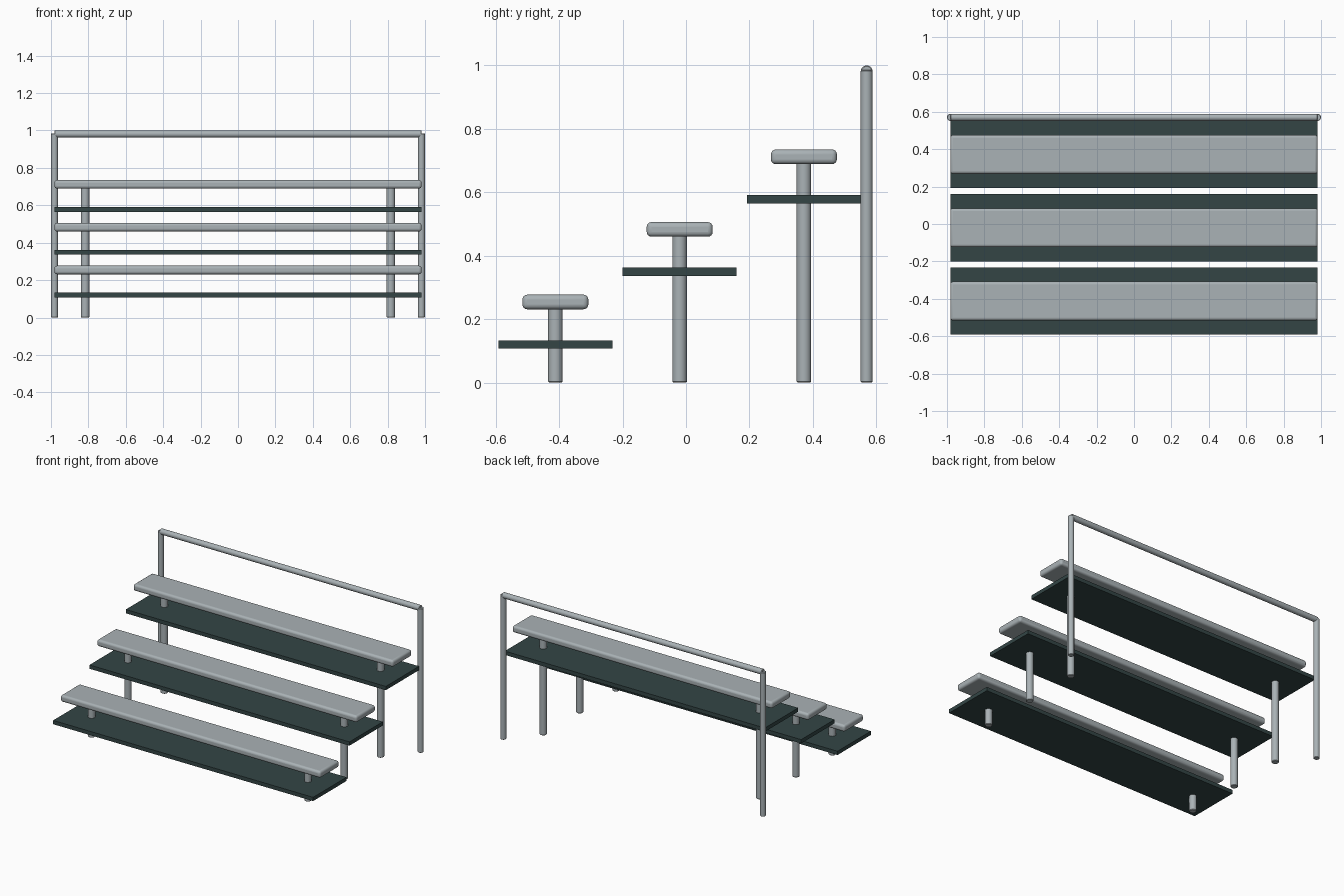
import bpy
import math

cube = bpy.data.objects.get("Cube")
if cube:
    bpy.data.objects.remove(cube, do_unlink=True)


def make_material(name, rgb, metallic=0.0):
    mat = bpy.data.materials.new(name)
    mat.use_nodes = True
    mat.diffuse_color = (*rgb, 1)
    mat.node_tree.nodes["Principled BSDF"].inputs["Base Color"].default_value = (*rgb, 1)
    return mat


metal = make_material("pale grey metal", (0.40, 0.445, 0.465))
deck_green = make_material("dark green grey", (0.033, 0.06, 0.06))


def finish(obj, name, mat, bevel=0.0, segments=1):
    obj.name = name
    obj.data.materials.append(mat)
    if bevel:
        mod = obj.modifiers.new("rounded edges", 'BEVEL')
        mod.width = bevel
        mod.segments = segments
        mod.limit_method = 'ANGLE'
        mod.angle_limit = math.radians(40)
    return obj


def box(name, center, size, mat, bevel=0.0, segments=1):
    bpy.ops.mesh.primitive_cube_add(size=1, location=center)
    obj = bpy.context.object
    obj.scale = size
    bpy.ops.object.transform_apply(location=False, rotation=False, scale=True)
    if bevel:
        bpy.ops.object.shade_smooth_by_angle(angle=math.radians(35))
    return finish(obj, name, mat, bevel, segments)


def tube(name, center, radius, length, mat, along_x=False, bevel=0.0):
    turn = (0, math.pi / 2, 0) if along_x else (0, 0, 0)
    bpy.ops.mesh.primitive_cylinder_add(vertices=24, radius=radius, depth=length,
                                        location=center, rotation=turn)
    obj = bpy.context.object
    bpy.ops.object.shade_smooth_by_angle(angle=math.radians(35))
    return finish(obj, name, mat, bevel)


SIDES = (("left", 1), ("right", -1))
HALF = 0.982

# Three rising tiers: walking deck, bench seat and two posts each
for i, tier in enumerate(("front", "middle", "rear")):
    y = -0.412 + 0.392 * i
    z = 0.229 * i
    box(f"{tier}_deck", (0, y, z + 0.12), (2 * HALF, 0.36, 0.026), deck_green)
    box(f"{tier}_seat", (0, y, z + 0.254), (2 * HALF, 0.208, 0.046), metal, 0.015, 4)
    top = z + 0.24
    for side, s in SIDES:
        tube(f"{tier}_{side}_post", (s * 0.817, y, top / 2), 0.023, top, metal, bevel=0.003)

# Back guard rail
for side, s in SIDES:
    tube(f"{side}_rail_post", (s * 0.981, 0.57, 0.4925), 0.019, 0.985, metal, bevel=0.003)
tube("guard_rail", (0, 0.57, 0.981), 0.019, 2 * HALF, metal, along_x=True, bevel=0.003)
